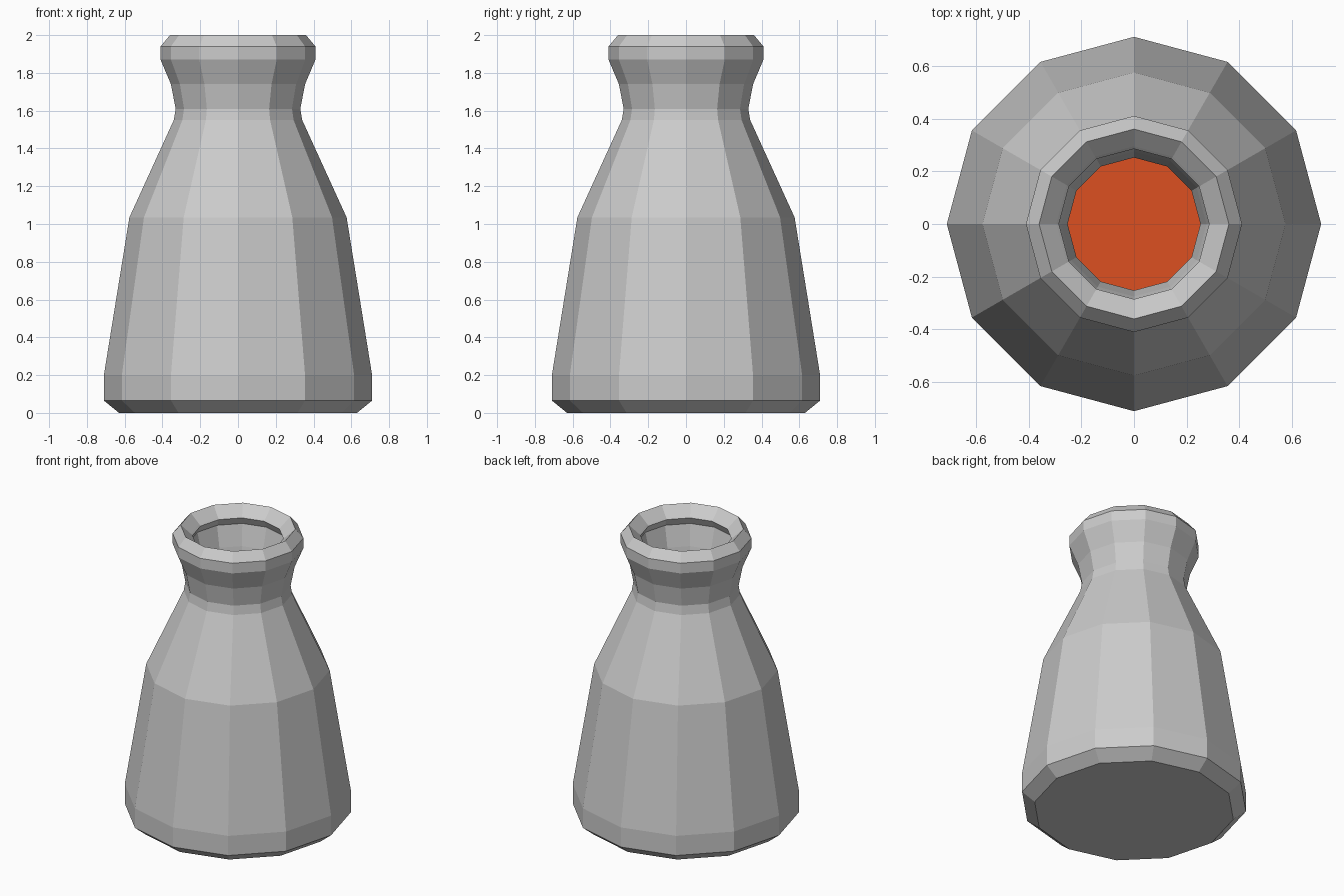
import bpy, bmesh
from math import cos, sin, pi

if "Cube" in bpy.data.objects:
    bpy.data.objects.remove(bpy.data.objects["Cube"])

SIDES = 12


def lathe(name, profile):
    """Revolve (radius, z) points into a flat-faced, capped 12-sided solid."""
    bm = bmesh.new()
    rings = [[bm.verts.new((r * cos(2 * pi * i / SIDES), r * sin(2 * pi * i / SIDES), z))
              for i in range(SIDES)] for r, z in profile]
    for a, b in zip(rings, rings[1:]):
        for i in range(SIDES):
            j = (i + 1) % SIDES
            bm.faces.new((a[i], a[j], b[j], b[i]))
    bm.faces.new(rings[0][::-1])
    bm.faces.new(rings[-1])
    bmesh.ops.recalc_face_normals(bm, faces=bm.faces)
    mesh = bpy.data.meshes.new(name)
    bm.to_mesh(mesh)
    bm.free()
    obj = bpy.data.objects.new(name, mesh)
    bpy.context.collection.objects.link(obj)
    return obj


# Bottle wall: up the outside, over the lip, down the inside
outside = [(0.63, 0), (0.71, 0.065), (0.71, 0.2), (0.575, 1.035), (0.34, 1.55),
           (0.33, 1.61), (0.355, 1.74), (0.41, 1.87), (0.41, 1.94), (0.36, 2.0)]
inside = [(0.295, 1.94), (0.285, 1.93), (0.31, 1.88), (0.275, 1.74), (0.252, 1.61),
          (0.26, 1.55), (0.495, 1.035), (0.63, 0.2), (0.63, 0.1)]
lathe("bottle", outside + inside)

# Liquid filling the lower body
liquid = lathe("liquid", [(0.62, 0.11), (0.62, 0.2), (0.49, 1.03)])
orange = bpy.data.materials.new("orange_liquid")
orange.diffuse_color = (0.72, 0.08, 0.015, 1)
orange.use_nodes = True
orange.node_tree.nodes["Principled BSDF"].inputs["Base Color"].default_value = orange.diffuse_color
liquid.data.materials.append(orange)
